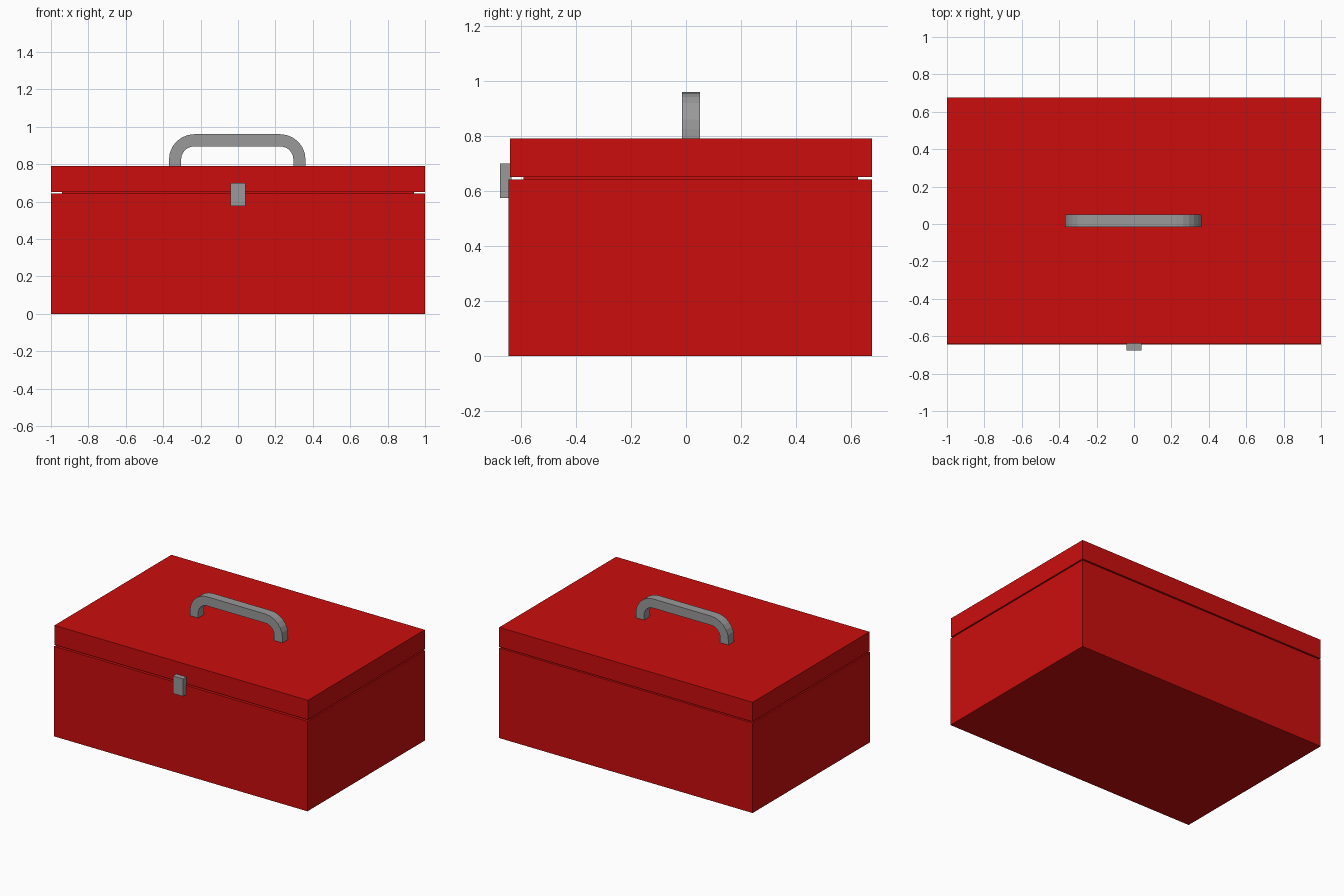
import bpy, bmesh
from math import sin, cos, pi

cube = bpy.data.objects.get("Cube")
if cube:
    bpy.data.objects.remove(cube, do_unlink=True)


def material(name, rgb):
    mat = bpy.data.materials.new(name)
    mat.use_nodes = True
    mat.diffuse_color = (*rgb, 1)
    mat.node_tree.nodes["Principled BSDF"].inputs["Base Color"].default_value = (*rgb, 1)
    return mat


red = material("red paint", (0.60, 0.004, 0.004))
grey = material("grey metal", (0.32, 0.32, 0.32))


def finish(name, bm, mat):
    bmesh.ops.recalc_face_normals(bm, faces=bm.faces)
    mesh = bpy.data.meshes.new(name)
    bm.to_mesh(mesh)
    bm.free()
    mesh.materials.append(mat)
    obj = bpy.data.objects.new(name, mesh)
    bpy.context.collection.objects.link(obj)
    return obj


def box(name, low, high, mat):
    bm = bmesh.new()
    bmesh.ops.create_cube(bm, size=1)
    for v in bm.verts:
        v.co = [(a + b) / 2 + c * (b - a) for a, b, c in zip(low, high, v.co)]
    return finish(name, bm, mat)


# Body, lid and the recessed lip that shows in the gap between them
box("box_body", (-1, -0.645, 0), (1, 0.677, 0.642), red)
box("lid", (-1, -0.64, 0.651), (1, 0.677, 0.79), red)
box("inner_lip", (-0.94, -0.59, 0.60), (0.94, 0.625, 0.70), red)

# Front latch
box("latch", (-0.04, -0.677, 0.575), (0.04, -0.635, 0.70), grey)


# Carrying handle: a flat bar bent round two corners
def bend(radius, steps=6):
    """Half outline of the bar from its foot to the end of the corner."""
    arc = [(0.23 + radius * cos(t * pi / 2 / steps),
            0.825 + radius * sin(t * pi / 2 / steps)) for t in range(steps + 1)]
    return [(arc[0][0], 0.785)] + arc


def arch(radius):
    half = bend(radius)
    return half + [(-x, z) for x, z in reversed(half)]


bm = bmesh.new()
rings = []
for outer, inner in zip(arch(0.135), arch(0.07)):
    rings.append([bm.verts.new((x - 0.004, y, z)) for (x, z), y in
                  ((outer, -0.015), (outer, 0.05), (inner, 0.05), (inner, -0.015))])
for a, b in zip(rings, rings[1:]):
    for i in range(4):
        j = (i + 1) % 4
        bm.faces.new((a[i], a[j], b[j], b[i]))
for end in (rings[0], rings[-1]):
    bm.faces.new(end)
finish("handle", bm, grey)
